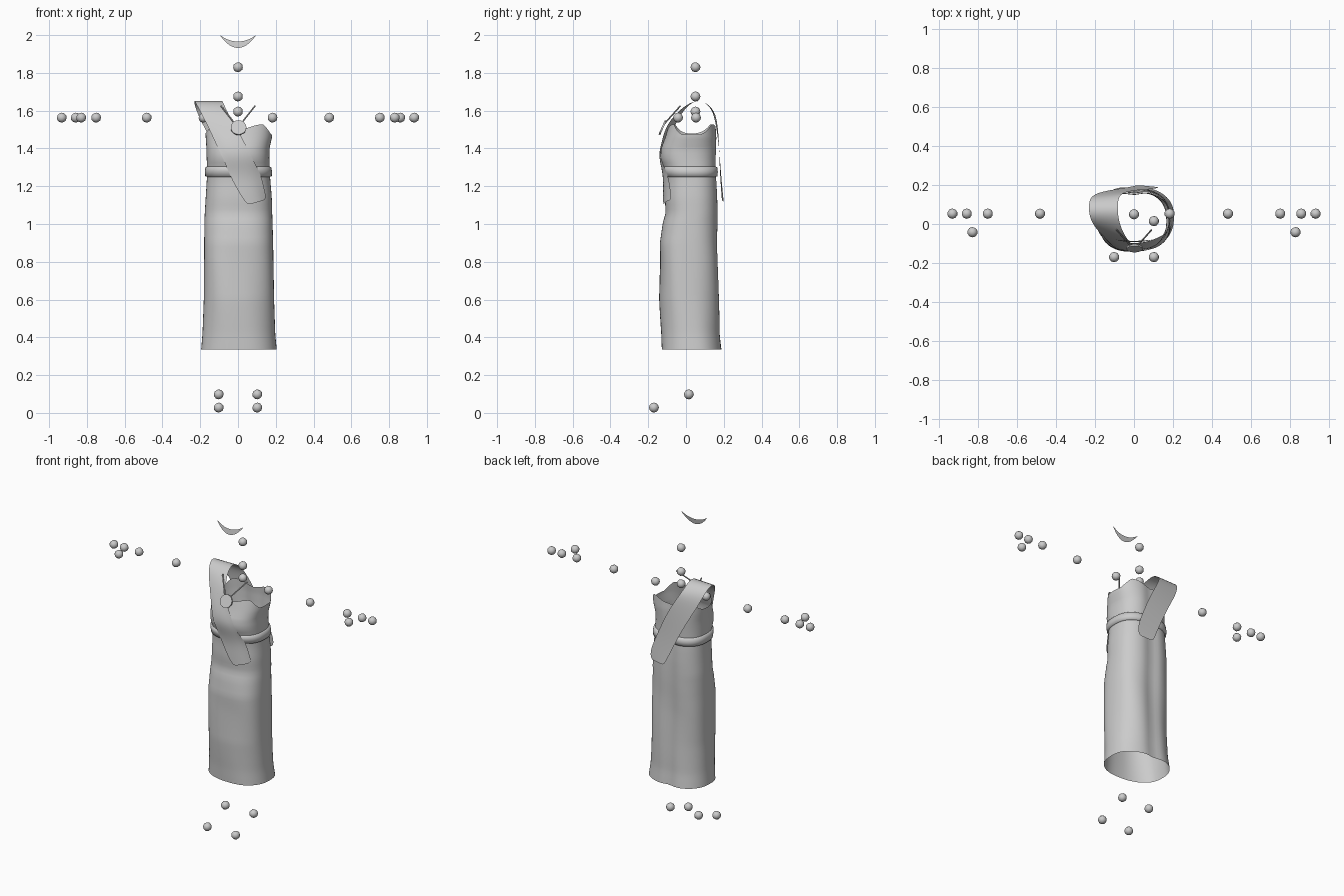
import bpy, bmesh, math
from mathutils import Vector

if "Cube" in bpy.data.objects:
    bpy.data.objects.remove(bpy.data.objects["Cube"])

grey = bpy.data.materials.new("cloth_grey")
grey.diffuse_color = (0.6, 0.6, 0.6, 1)
grey.use_nodes = True
grey.node_tree.nodes["Principled BSDF"].inputs["Base Color"].default_value = grey.diffuse_color


def make(name, verts, faces, smooth=True, subsurf=0):
    mesh = bpy.data.meshes.new(name)
    mesh.from_pydata(verts, [], faces)
    mesh.materials.append(grey)
    for p in mesh.polygons:
        p.use_smooth = smooth
    ob = bpy.data.objects.new(name, mesh)
    bpy.context.collection.objects.link(ob)
    if subsurf:
        m = ob.modifiers.new("smooth", 'SUBSURF')
        m.levels = m.render_levels = subsurf
    return ob


def grid_faces(rows, cols, closed=False):
    out = []
    for i in range(rows - 1):
        for j in range(cols if closed else cols - 1):
            k = (j + 1) % cols
            out.append((i * cols + j, i * cols + k, (i + 1) * cols + k, (i + 1) * cols + j))
    return out


# Body outline: height, left, right, front, back
STATIONS = [
    (0.335, -0.195, 0.205, -0.125, 0.190),
    (0.42, -0.188, 0.197, -0.127, 0.180),
    (0.60, -0.181, 0.191, -0.140, 0.176),
    (0.90, -0.179, 0.186, -0.140, 0.172),
    (1.00, -0.178, 0.183, -0.124, 0.172),
    (1.06, -0.176, 0.181, -0.108, 0.172),
    (1.14, -0.171, 0.179, -0.112, 0.171),
    (1.22, -0.166, 0.172, -0.108, 0.167),
    (1.28, -0.163, 0.168, -0.112, 0.162),
    (1.35, -0.166, 0.166, -0.136, 0.164),
    (1.40, -0.167, 0.167, -0.132, 0.166),
    (1.46, -0.171, 0.180, -0.110, 0.166),
    (1.54, -0.175, 0.186, -0.085, 0.160),
]
POWER = 2.5


def section(z):
    z = min(max(z, STATIONS[0][0]), STATIONS[-1][0])
    for a, b in zip(STATIONS, STATIONS[1:]):
        if z <= b[0]:
            t = (z - a[0]) / (b[0] - a[0])
            return [p + (q - p) * t for p, q in zip(a[1:], b[1:])]


def ring_point(angle, z, offset=0.0):
    l, r, f, b = section(z)
    c, s = math.cos(angle), math.sin(angle)
    x = (l + r) / 2 + ((r - l) / 2 + offset) * math.copysign(abs(c) ** (2 / POWER), c)
    y = (f + b) / 2 + ((b - f) / 2 + offset) * math.copysign(abs(s) ** (2 / POWER), s)
    if s > 0:  # hollow along the spine
        y -= 0.013 * math.exp(-(x / 0.045) ** 2)
    if z < 1.0:  # soft folds in the skirt
        y += 0.004 * math.sin(3 * angle + 7 * z) * min(1, (1.0 - z) * 5)
    return Vector((x, y, z))


def surface_y(x, z, offset, side):
    l, r, f, b = section(z)
    u = min(1, abs((x - (l + r) / 2) / ((r - l) / 2)))
    return (f + b) / 2 + side * ((b - f) / 2 * (1 - u ** POWER) ** (1 / POWER) + offset)


def rim(x):
    # top edge: low under the arms, peaked either side of the middle
    a = abs(x)
    if a < 0.13:
        return 1.50 + 0.028 * math.sin(a / 0.13 * math.pi / 2) ** 2
    return 1.528 - 0.053 * min(1, (a - 0.13) / 0.045) ** 1.2


# Dress
N, R, T = 64, 44, 8
verts = []
for i in range(R):
    z = 0.335 + (1.40 - 0.335) * i / (R - 1)
    verts += [ring_point(2 * math.pi * j / N, z) for j in range(N)]
for i in range(1, T + 1):
    for j in range(N):
        a = 2 * math.pi * j / N
        top = rim(ring_point(a, 1.48).x)
        verts.append(ring_point(a, 1.40 + (top - 1.40) * i / T))
make("dress", verts, grid_faces(R + T, N, True))

# Belt
verts = []
for z, off in [(1.25, 0.0), (1.253, 0.009), (1.277, 0.012), (1.300, 0.009), (1.304, 0.0)]:
    verts += [ring_point(2 * math.pi * j / N, z, off) for j in range(N)]
make("belt", verts, grid_faces(5, N, True))

# Shoulder sash: left edge x, right edge x, left z, right z, left y, right y
# (y of None lies on the body front)
SASH = [
    (0.02, 0.12, 1.115, 1.125, 0.200, 0.190),
    (-0.005, 0.13, 1.17, 1.18, 0.194, 0.186),
    (-0.055, 0.08, 1.28, 1.30, 0.184, 0.178),
    (-0.12, 0.02, 1.41, 1.44, 0.175, 0.175),
    (-0.185, -0.045, 1.52, 1.55, 0.160, 0.165),
    (-0.225, -0.08, 1.61, 1.61, 0.140, 0.145),
    (-0.235, -0.085, 1.658, 1.658, 0.085, 0.085),
    (-0.225, -0.08, 1.645, 1.645, 0.025, 0.020),
    (-0.195, -0.055, 1.585, 1.59, -0.025, -0.050),
    (-0.155, -0.015, 1.51, 1.52, -0.065, -0.105),
    (-0.12, 0.03, 1.43, 1.44, None, None),
    (-0.085, 0.065, 1.36, 1.37, None, None),
    (-0.055, 0.095, 1.29, 1.31, None, None),
    (-0.03, 0.125, 1.23, 1.25, None, None),
    (0.01, 0.14, 1.16, 1.18, None, None),
    (0.048, 0.152, 1.10, 1.13, None, None),
]
C = 5
verts = []
for xl, xr, zl, zr, yl, yr in SASH:
    for k in range(C):
        t = k / (C - 1)
        x, z = xl + (xr - xl) * t, zl + (zr - zl) * t
        y = surface_y(x, z, 0.012, -1) if yl is None else yl + (yr - yl) * t
        verts.append((x, y, z))
make("shoulder_sash", verts, grid_faces(len(SASH), C), subsurf=2)


def rod(name, a, b, radius, sides):
    a, b = Vector(a), Vector(b)
    bpy.ops.mesh.primitive_cylinder_add(vertices=sides, radius=radius, depth=(b - a).length,
                                        location=(a + b) / 2)
    ob = bpy.context.object
    ob.rotation_euler = (b - a).to_track_quat('Z', 'Y').to_euler()
    ob.name = name
    ob.data.materials.append(grey)
    bpy.ops.object.shade_smooth_by_angle()


# Brooch disc and its two pins
rod("brooch", (0.003, -0.120, 1.508), (0.003, -0.129, 1.512), 0.041, 32)
for name, s in (("right_pin", 1), ("left_pin", -1)):
    rod(name, (0.015 * s, -0.115, 1.53), (0.09 * s, -0.03, 1.625), 0.004, 8)

# Crescent above the head
verts = []
for i in range(25):
    u = i / 12 - 1
    for depth in (0.034, 0.051, 0.068):
        z = 2.0 - depth * (1 - u * u)
        verts.append((0.096 * u, -0.08 - 0.19 * (2 - z), z))
make("crescent", verts, grid_faces(25, 3))

# Joint marker balls
balls = [(0, 0.05, z) for z in (1.595, 1.675, 1.83)]
for s in (-1, 1):
    balls += [(s * x, 0.053, 1.563) for x in (0.183, 0.483, 0.751, 0.859, 0.933)]
    balls += [(s * 0.83, -0.042, 1.563), (s * 0.102, 0.015, 0.098), (s * 0.102, -0.170, 0.028)]
for i, p in enumerate(balls):
    bpy.ops.mesh.primitive_ico_sphere_add(subdivisions=2, radius=0.0265, location=p)
    ob = bpy.context.object
    ob.name = f"joint_ball_{i + 1}"
    ob.data.materials.append(grey)
    bpy.ops.object.shade_smooth()
